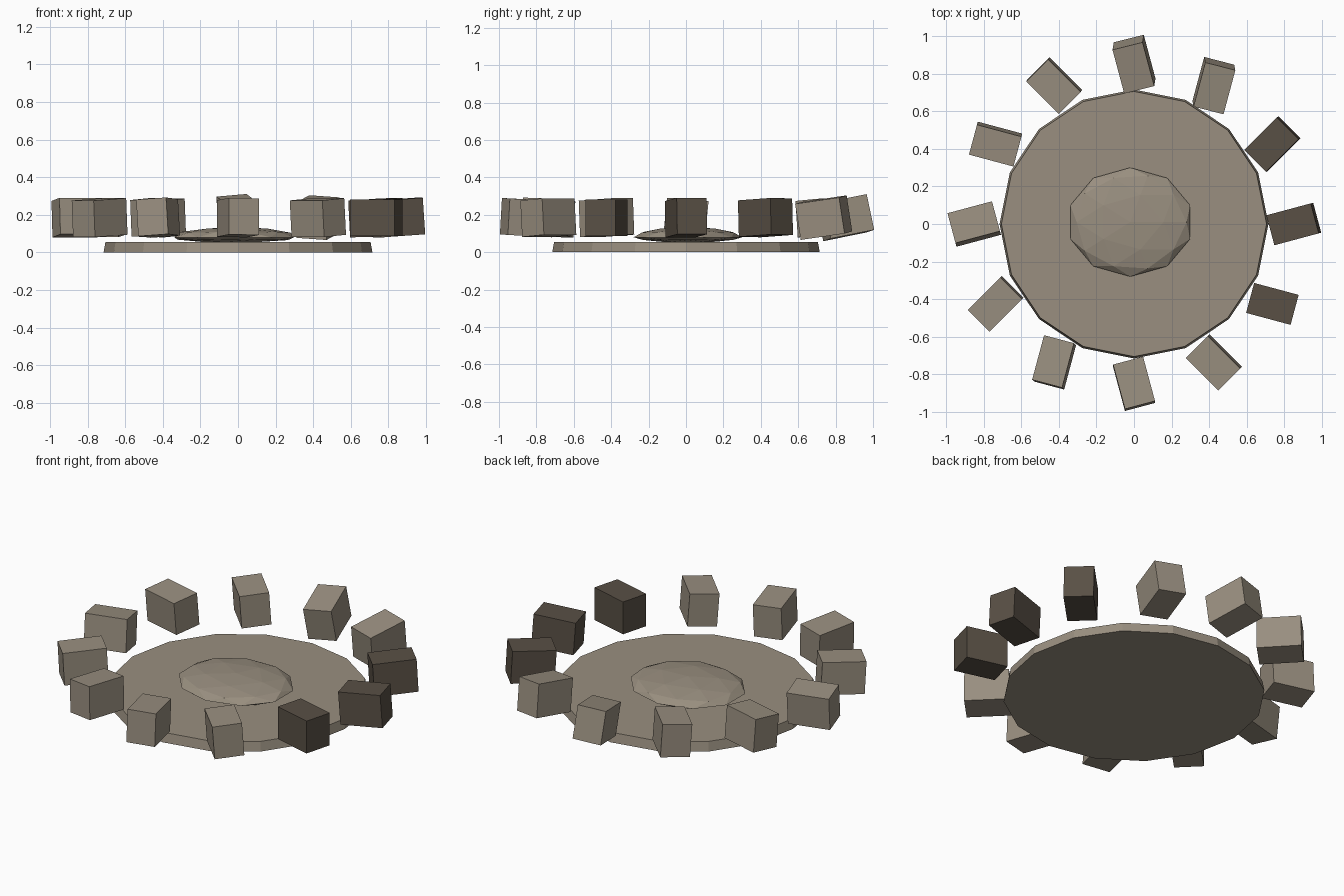
import bpy, bmesh, math
from mathutils import Matrix, Vector

old = bpy.data.objects.get("Cube")
if old:
    bpy.data.objects.remove(old, do_unlink=True)


def material(name, rgb):
    m = bpy.data.materials.new(name)
    m.use_nodes = True
    m.diffuse_color = (*rgb, 1)
    m.node_tree.nodes["Principled BSDF"].inputs["Base Color"].default_value = (*rgb, 1)
    return m


def add_object(name, bm, mat):
    bmesh.ops.recalc_face_normals(bm, faces=bm.faces)
    mesh = bpy.data.meshes.new(name)
    bm.to_mesh(mesh)
    bm.free()
    mesh.materials.append(mat)
    obj = bpy.data.objects.new(name, mesh)
    bpy.context.collection.objects.link(obj)


stone = material("light stone", (0.32, 0.275, 0.215))
dark_stone = material("dark stone", (0.10, 0.08, 0.06))

# Round base slab, slightly wider at its foot
SLAB_HEIGHT = 0.056
bm = bmesh.new()
bmesh.ops.create_cone(bm, cap_ends=True, segments=16, radius1=0.715, radius2=0.705,
                      depth=SLAB_HEIGHT)
bmesh.ops.translate(bm, verts=bm.verts, vec=(0, 0, SLAB_HEIGHT / 2))
add_object("base_slab", bm, stone)

# Flattened faceted boulder in the middle, with a shallow underside
bm = bmesh.new()
bmesh.ops.create_icosphere(bm, subdivisions=2, radius=1)
for v in bm.verts:
    rise = 0.055 if v.co.z > 0 else 0.028
    v.co = Vector((v.co.x * 0.335 - 0.02, v.co.y * 0.29 + 0.01, v.co.z * rise + 0.08))
add_object("center_stone", bm, stone)

# Ring of standing blocks: (inward lean, sideways lean) in degrees
LEANS = [(4, 0), (3, 1), (8, -4), (11, 5), (1, 4), (0, 5),
         (0, -6), (-3, 0), (2, -4), (3, 1), (0, -4), (0, 0)]
for i, (inward, side) in enumerate(LEANS):
    around = math.tau * i / len(LEANS)
    bm = bmesh.new()
    bmesh.ops.create_cube(bm, size=1)
    bmesh.ops.scale(bm, verts=bm.verts, vec=(0.245, 0.165, 0.195))
    turn = (Matrix.Rotation(around + math.radians(15), 4, "Z")
            @ Matrix.Rotation(math.radians(-inward), 4, "Y")
            @ Matrix.Rotation(math.radians(-side), 4, "X"))
    place = Matrix.Translation((0.85 * math.cos(around), 0.85 * math.sin(around), 0.185))
    bmesh.ops.transform(bm, matrix=place @ turn, verts=bm.verts)
    # The three blocks on the left side are darker
    is_dark = math.cos(around) > 0.8
    add_object(f"ring_block_{i + 1}", bm, dark_stone if is_dark else stone)
